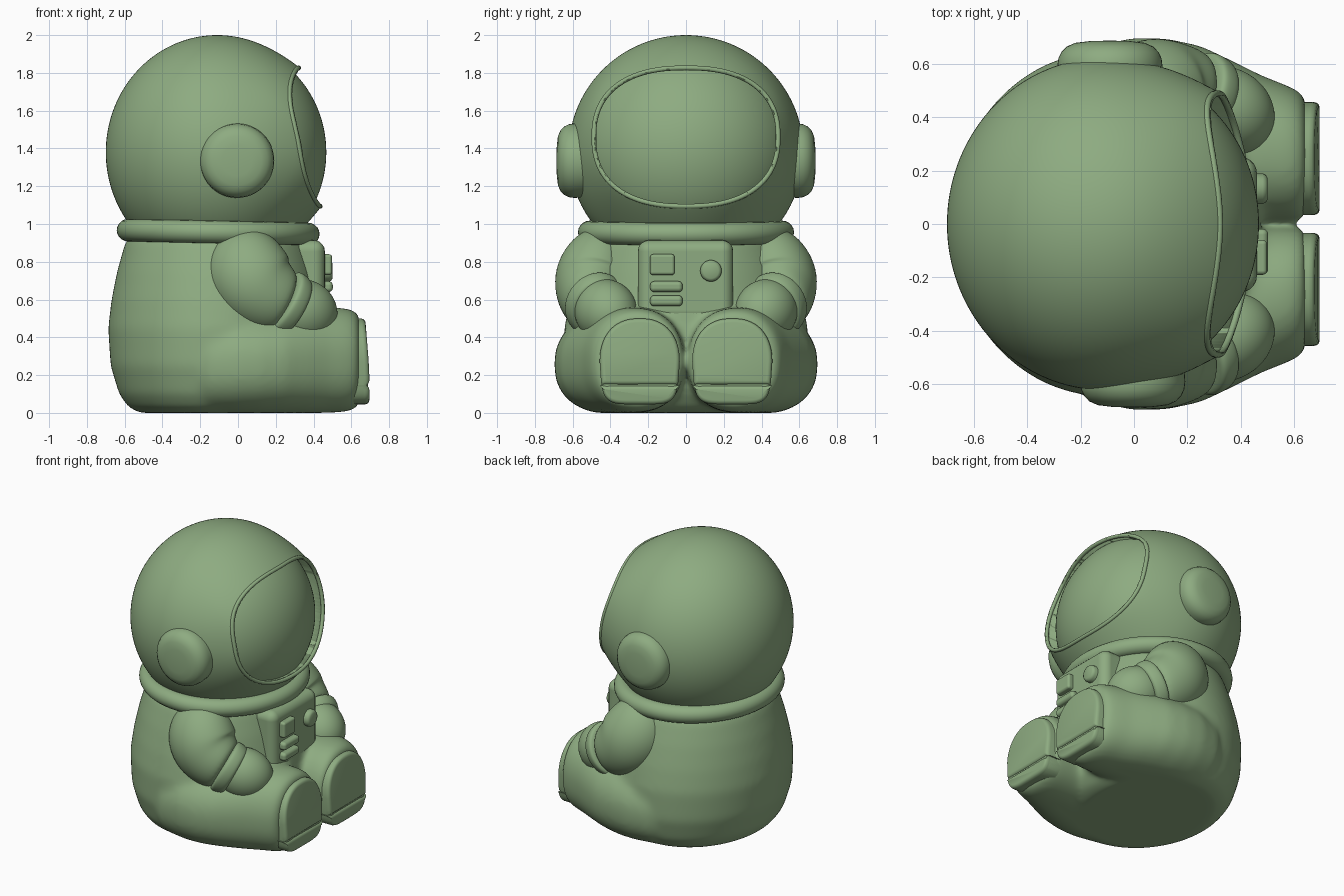
import bpy, bmesh, math
from mathutils import Vector

if "Cube" in bpy.data.objects:
    bpy.data.objects.remove(bpy.data.objects["Cube"])

V = Vector
TAU = 2 * math.pi
HEAD = V((-0.11, 0, 1.38))
GREEN = bpy.data.materials.new("green")
GREEN.diffuse_color = (0.27, 0.41, 0.22, 1)
GREEN.use_nodes = True
GREEN.node_tree.nodes["Principled BSDF"].inputs["Base Color"].default_value = GREEN.diffuse_color


def finish(name, bm, sharp=40):
    bmesh.ops.recalc_face_normals(bm, faces=bm.faces)
    me = bpy.data.meshes.new(name)
    bm.to_mesh(me)
    bm.free()
    for p in me.polygons:
        p.use_smooth = True
    me.set_sharp_from_angle(angle=math.radians(sharp))
    me.materials.append(GREEN)
    ob = bpy.data.objects.new(name, me)
    bpy.context.collection.objects.link(ob)
    return ob


def loft(bm, rings):
    vs = [[bm.verts.new(p) for p in r] for r in rings]
    n = len(vs[0])
    for a, b in zip(vs, vs[1:]):
        for i in range(n):
            j = (i + 1) % n
            bm.faces.new((a[i], a[j], b[j], b[i]))
    bm.faces.new(vs[0])
    bm.faces.new(vs[-1])


def mirror_y(ob):
    ob.modifiers.new("mirror", 'MIRROR').use_axis = (False, True, False)


def power(c, e):
    return math.copysign(abs(c) ** e, c)


def tube(name, pts, n=28, flat=0.9):
    # Rings square to a path of (position, radius), mirrored to both sides
    bm, rings = bmesh.new(), []
    for i, (p, r) in enumerate(pts):
        t = (pts[min(i + 1, len(pts) - 1)][0] - pts[max(i - 1, 0)][0]).normalized()
        u = (V((0, 1, 0)) - t * t.y).normalized()
        w = t.cross(u)
        rings.append([p + u * (r * flat * math.cos(TAU * k / n)) + w * (r * math.sin(TAU * k / n))
                      for k in range(n)])
    loft(bm, rings)
    ob = finish(name, bm, 60)
    mirror_y(ob)
    m = ob.modifiers.new("subdivision", 'SUBSURF')
    m.levels = m.render_levels = 2


# Helmet and visor shape: an ellipsoid that flares forward around the visor opening
def visor_outline(n=120):
    return [(0.482 * power(math.cos(TAU * k / n), 0.84),
             1.46 + 0.362 * power(math.sin(TAU * k / n), 0.84)) for k in range(n)]


def flare(x, y, z):
    f = (abs(y) / 0.482) ** 2.4 + (abs(z - 1.46) / 0.362) ** 2.4
    t = min(1, max(0, (f - 1) / 1.5))
    s = min(1, max(0, (x + 0.1) / 0.25))
    return (0.03 + 0.045 * min(1, (y / 0.482) ** 2)) * (1 - t) ** 2 * s * s * (3 - 2 * s)


def ellipsoid(name, r, bulge):
    bm = bmesh.new()
    bmesh.ops.create_uvsphere(bm, u_segments=128, v_segments=80, radius=1)
    for v in bm.verts:
        p = V((v.co.x * r[0], v.co.y * r[1], v.co.z * r[2])) + HEAD
        p.x += bulge * flare(*p)
        v.co = p
    return finish(name, bm)


R = (0.59, 0.622, 0.62)
helmet = ellipsoid("helmet", R, 1)
bm = bmesh.new()
loft(bm, [[V((x, y, z)) for y, z in visor_outline()] for x in (0.05, 0.8)])
cutter = finish("visor_cutter", bm)
cutter.hide_render = True
cutter.display_type = 'WIRE'
cut = helmet.modifiers.new("visor_pocket", 'BOOLEAN')
cut.object = cutter
cut.operation = 'DIFFERENCE'
cut.solver = 'EXACT'
ellipsoid("visor", (0.57, 0.585, 0.59), 0.25)

# Thin rounded lip along the edge of the opening
cu = bpy.data.curves.new("visor_lip", 'CURVE')
cu.dimensions = '3D'
cu.bevel_depth = 0.013
cu.bevel_resolution = 3
cu.materials.append(GREEN)
sp = cu.splines.new('POLY')
out = visor_outline()
sp.points.add(len(out) - 1)
for pt, (y, z) in zip(sp.points, out):
    y, z = y * 1.012, 1.46 + (z - 1.46) * 1.012
    x = HEAD.x + R[0] * math.sqrt(max(0, 1 - (y / R[1]) ** 2 - ((z - HEAD.z) / R[2]) ** 2))
    pt.co = (x + flare(x, y, z) - 0.008, y, z, 1)
sp.use_cyclic_u = True
bpy.context.collection.objects.link(bpy.data.objects.new("visor_lip", cu))

# Ear caps, one slightly further back than the other
for name, side, cx in (("ear_cap_right", -1, -0.005), ("ear_cap_left", 1, -0.09)):
    bm = bmesh.new()
    prof = [(0.19, 0.5), (0.197, 0.59), (0.193, 0.62), (0.182, 0.643), (0.162, 0.664), (0.13, 0.678),
            (0.08, 0.684), (0.02, 0.686)]
    loft(bm, [[V((cx + r * math.cos(TAU * k / 48), side * y, 1.335 + r * math.sin(TAU * k / 48)))
               for k in range(48)] for r, y in prof])
    finish(name, bm)

# Collar ring
bm = bmesh.new()
grid = [[bm.verts.new((-0.105 + (0.475 + 0.062 * math.cos(b)) * math.cos(a),
                       (0.51 + 0.062 * math.cos(b)) * math.sin(a),
                       0.957 - 0.01 * math.cos(a) + 0.06 * math.sin(b)))
         for b in (TAU * j / 20 for j in range(20))] for a in (TAU * i / 80 for i in range(80))]
for i in range(80):
    for j in range(20):
        bm.faces.new((grid[i][j], grid[i - 1][j], grid[i - 1][j - 1], grid[i][j - 1]))
finish("collar", bm)

# Torso and legs blended into one soft body
bm = bmesh.new()
prof = [(0, 0.41), (0.03, 0.47), (0.1, 0.52), (0.25, 0.565), (0.45, 0.578), (0.6, 0.56), (0.75, 0.53),
        (0.9, 0.488), (1.0, 0.42)]
loft(bm, [[V((-0.11 + r * math.cos(TAU * k / 64), (1.17 - 0.12 * z) * r * math.sin(TAU * k / 64), z))
           for k in range(64)] for z, r in prof])
leg = [(-0.42, 0.26, 0.25, 0.14, 0.14), (-0.3, 0.32, 0.25, 0.24, 0.22), (-0.15, 0.355, 0.255, 0.31, 0.262),
       (0.0, 0.37, 0.265, 0.328, 0.275), (0.12, 0.36, 0.265, 0.335, 0.275), (0.25, 0.335, 0.27, 0.332, 0.275),
       (0.37, 0.305, 0.275, 0.305, 0.28), (0.48, 0.28, 0.28, 0.275, 0.28), (0.57, 0.265, 0.28, 0.255, 0.275),
       (0.62, 0.255, 0.28, 0.242, 0.26), (0.642, 0.25, 0.28, 0.218, 0.235)]
for side in (1, -1):
    loft(bm, [[V((x, side * (cy + ry * power(math.cos(TAU * k / 48), 0.9)),
                  max(0, cz + rz * power(math.sin(TAU * k / 48), 0.95 if k < 24 else 0.8))))
               for k in range(48)] for x, cy, cz, ry, rz in leg])
body = finish("body_and_legs", bm)
m = body.modifiers.new("blend", 'REMESH')
m.mode = 'VOXEL'
m.voxel_size = 0.016
m.use_smooth_shade = True
m = body.modifiers.new("soften", 'SMOOTH')
m.factor = 0.5
m.iterations = 26


# Boot soles: a core plate with a front tread and a heel on it
def sole(name, lo, hi, dx):
    out = []
    for k in range(72):
        c, s = math.cos(TAU * k / 72), math.sin(TAU * k / 72)
        if s >= 0:
            y, z = 0.212 * power(c, 0.85), 0.27 + 0.23 * power(s, 0.9)
        else:
            z = 0.27 + 0.225 * power(s, 0.4)
            y = 0.212 * power(c, 0.4) * (1 + 0.3 * (z - 0.27))
        out.append((y, min(max(z, lo), hi)))
    cz = (min(z for _, z in out) + max(z for _, z in out)) / 2
    h = max(z for _, z in out) - cz
    bm = bmesh.new()
    loft(bm, [[V((x + dx - 0.07 * max(0, z - 0.22), 0.245 + y * (1 - e / 0.212), cz + (z - cz) * (1 - e / h)))
               for y, z in out] for x, e in ((0.58, 0), (0.672, 0), (0.685, 0.004), (0.692, 0.011), (0.695, 0.022))])
    mirror_y(finish(name, bm, 50))


sole("boot_sole", 0, 1, -0.008)
sole("boot_tread", 0.148, 1, 0)
sole("boot_heel", 0, 0.146, 0)

# Arms, cuffs and mittens
tube("arm", [(V((-0.02, 0.39, 0.945)), 0.05), (V((-0.005, 0.41, 0.91)), 0.14), (V((0.02, 0.44, 0.85)), 0.2),
             (V((0.045, 0.475, 0.75)), 0.235), (V((0.09, 0.49, 0.67)), 0.235), (V((0.155, 0.495, 0.62)), 0.21),
             (V((0.22, 0.49, 0.59)), 0.184), (V((0.25, 0.48, 0.575)), 0.15)])
a, b = V((0.225, 0.49, 0.59)), V((0.305, 0.457, 0.543))
tube("cuff", [(a.lerp(b, t), r) for t, r in ((0, 0.15), (0.06, 0.18), (0.25, 0.191), (0.75, 0.182),
                                             (0.95, 0.168), (1, 0.13))])
d = V((0.8, -0.48, -0.36)).normalized()
c = V((0.345, 0.422, 0.535))
tube("mitten", [(c + d * (0.19 * math.sin(t)), 0.173 * math.cos(t))
                for t in (math.pi / 2 * (k / 8) * 0.97 for k in range(-5, 9))], flat=0.95)


# Chest control panel
def rounded_box(name, lo, hi, bevel):
    bm = bmesh.new()
    bmesh.ops.create_cube(bm, size=1)
    for v in bm.verts:
        v.co = V([(l + h) / 2 + q * (h - l) for l, h, q in zip(lo, hi, v.co)])
    m = finish(name, bm, 180).modifiers.new("round", 'BEVEL')
    m.width = bevel
    m.segments = 5
    m.harden_normals = True


rounded_box("chest_panel", (0.25, -0.255, 0.485), (0.46, 0.25, 0.915), 0.06)
rounded_box("panel_screen", (0.42, -0.19, 0.73), (0.498, -0.06, 0.84), 0.016)
rounded_box("panel_key_upper", (0.42, -0.19, 0.64), (0.502, -0.018, 0.697), 0.022)
rounded_box("panel_key_lower", (0.42, -0.19, 0.565), (0.502, -0.018, 0.622), 0.022)
bm = bmesh.new()
loft(bm, [[V((x, 0.132 + r * math.cos(TAU * k / 32), 0.752 + r * math.sin(TAU * k / 32)))
           for k in range(32)] for x, r in ((0.42, 0.057), (0.482, 0.057), (0.494, 0.051), (0.5, 0.04))])
finish("panel_knob", bm, 60)
